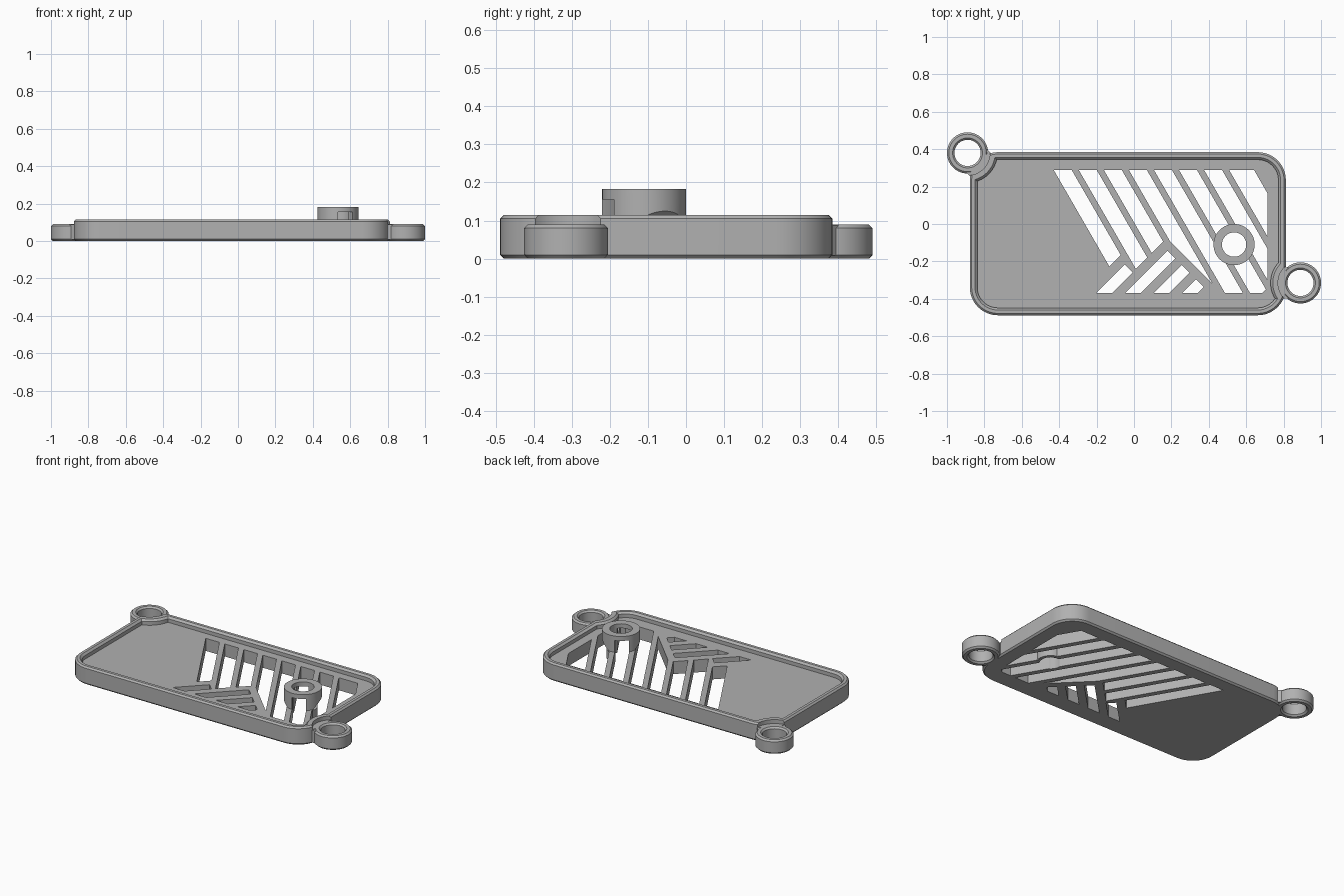
import bpy, bmesh
from math import sin, cos, pi, atan2
from mathutils import Vector

cube = bpy.data.objects.get("Cube")
if cube:
    bpy.data.objects.remove(cube)

grey = bpy.data.materials.new("plain grey")
grey.use_nodes = True
grey.diffuse_color = (0.44, 0.44, 0.44, 1)
grey.node_tree.nodes["Principled BSDF"].inputs["Base Color"].default_value = (0.44, 0.44, 0.44, 1)


def build(name, solids):
    """Each solid is a list of rings, lofted in order and capped."""
    bm = bmesh.new()
    for rings in solids:
        loops = [[bm.verts.new(p) for p in ring] for ring in rings]
        n = len(loops[0])
        for a, b in zip(loops, loops[1:]):
            for i in range(n):
                j = (i + 1) % n
                bm.faces.new((a[i], a[j], b[j], b[i]))
        bm.faces.new(loops[0][::-1])
        bm.faces.new(loops[-1])
    bmesh.ops.recalc_face_normals(bm, faces=bm.faces)
    mesh = bpy.data.meshes.new(name)
    bm.to_mesh(mesh)
    bm.free()
    mesh.materials.append(grey)
    ob = bpy.data.objects.new(name, mesh)
    bpy.context.collection.objects.link(ob)
    return ob


def boolean(ob, tool, operation="DIFFERENCE"):
    mod = ob.modifiers.new("boolean", "BOOLEAN")
    mod.operation, mod.solver, mod.object = operation, "EXACT", tool
    bpy.context.view_layer.objects.active = ob
    bpy.ops.object.modifier_apply(modifier=mod.name)
    bpy.data.objects.remove(tool)


def round_solid(center, layers, n=64):
    return [[(center[0] + r * cos(2 * pi * i / n), center[1] + r * sin(2 * pi * i / n), z)
             for i in range(n)] for r, z in layers]


def plate_solid(layers):
    """Rounded rectangle stack; each layer is (inset, height)."""
    rings = []
    for inset, z in layers:
        ring = []
        for k, (sx, sy) in enumerate(((1, 1), (-1, 1), (-1, -1), (1, -1))):
            for i in range(13):
                a = (k + i / 12) * pi / 2
                r = CORNER - inset
                ring.append((MID.x + sx * (HALF.x - CORNER) + r * cos(a),
                             MID.y + sy * (HALF.y - CORNER) + r * sin(a), z))
        rings.append(ring)
    return rings


def prism(points, low, high):
    return [[(x, y, z) for x, y in points] for z in (low, high)]


def clip(points, a, b, c):
    """Keep the part of a polygon where a*x + b*y <= c."""
    out = []
    for p, q in zip(points, points[1:] + points[:1]):
        dp, dq = a * p[0] + b * p[1] - c, a * q[0] + b * q[1] - c
        if dp <= 0:
            out.append(p)
        if dp * dq < 0:
            t = dp / (dp - dq)
            out.append((p[0] + t * (q[0] - p[0]), p[1] + t * (q[1] - p[1])))
    return out


MID, HALF, CORNER = Vector((-0.033, -0.052)), Vector((0.845, 0.436)), 0.15
FLOOR, RIM, EAR_TOP = 0.08, 0.115, 0.09
EARS = [Vector((-0.89, 0.38)), Vector((0.89, -0.315))]
BOSS = (0.535, -0.11)

# Tray body with a raised rim that bends around each screw ear
tray = build("tray", [plate_solid([(0.01, 0), (0, 0.01), (0, RIM - 0.01), (0.01, RIM)])])
cavity = build("cavity", [plate_solid([(0.04, FLOOR), (0.04, RIM - 0.012), (0.022, RIM + 0.006)])])
for ear in EARS:
    boolean(cavity, build("guard", [round_solid(ear, [(0.16, 0), (0.16, RIM - 0.012), (0.142, RIM + 0.006),
                                                       (0.142, 0.2)])]))
boolean(tray, cavity)

# Screw ears with short necks and chamfered holes
for ear in EARS:
    boolean(tray, build("clearance", [round_solid(ear, [(0.12, EAR_TOP), (0.12, 0.2)])]))
    inner = Vector((min(max(ear.x, MID.x - HALF.x + CORNER), MID.x + HALF.x - CORNER),
                    min(max(ear.y, MID.y - HALF.y + CORNER), MID.y + HALF.y - CORNER)))
    d = (inner - ear).normalized()
    side = Vector((-d.y, d.x)) * 0.083
    neck = [ear + d * 0.03 - side, ear + d * 0.135 - side, ear + d * 0.135 + side, ear + d * 0.03 + side]
    boolean(tray, build("neck", [prism(neck, 0.008, EAR_TOP - 0.003)]), "UNION")
    boolean(tray, build("ear", [round_solid(ear, [(0.1, 0), (0.11, 0.01), (0.11, EAR_TOP - 0.01),
                                                  (0.1, EAR_TOP)])]), "UNION")
    boolean(tray, build("hole", [round_solid(ear, [(0.09, -0.01), (0.07, 0.01), (0.07, EAR_TOP - 0.01),
                                                   (0.09, EAR_TOP + 0.01)])]))

# Vent slots: long steep ones, then short ones leaning the other way
TOP, BOTTOM, RIGHT, LEAN = 0.29, -0.37, 0.715, 0.577
slots = []
for i in range(8):
    x, w = -0.43 + 0.134 * i, 0.133 if i == 7 else 0.096
    run = (TOP - BOTTOM) * LEAN
    slot = clip([(x, TOP), (x + run, BOTTOM), (x + w + run, BOTTOM), (x + w, TOP)], 1, 0, RIGHT)
    slot = clip(slot, 1, -1, (0.094, 0.249, 0.249)[i] if i < 3 else RIGHT - BOTTOM - 0.03)
    if i == 3:
        slot = clip(slot, -1, -1, -0.099)
    slots.append(slot)
boss_slot = slots[5]
for i in range(4):
    s, end = 0.168 + 0.153 * i, -0.265 if i == 0 else 0.035
    w = 0.084
    lower = [((end + s) / 2, (end - s) / 2), ((end + s + w) / 2, (end - s - w) / 2),
             (s + w + BOTTOM, BOTTOM), (s + BOTTOM, BOTTOM)]
    slots.append(clip(lower, 0, -1, -BOTTOM))
boolean(tray, build("slots", [prism(s, -0.05, 0.2) for s in slots]))
boolean(tray, build("boss_bore", [round_solid(BOSS, [(0.065, -0.05), (0.065, 0.2)])]))

# Round boss carried on the slot bars, with sloped undersides over the openings
boss = build("boss", [round_solid(BOSS, [(0.085, 0.002), (0.085, 0.07), (0.11, 0.07), (0.11, 0.183)])])
boolean(boss, build("bore", [round_solid(BOSS, [(0.065, -0.05), (0.065, 0.3)])]))
boolean(boss, build("passage", [prism(boss_slot, -0.05, 0.155)]))
for sign, gap in ((1, 0.065), (-1, 0.084)):
    out = Vector((0.866, 0.5, 0)) * sign
    along = Vector((0.5, -0.866, 0))
    base = Vector((BOSS[0], BOSS[1], 0))
    profile = [(gap, 0.06), (gap, FLOOR), (0.2, FLOOR + 0.2 - gap), (0.2, 0.06)]
    wedge = [[base + out * d + along * t + Vector((0, 0, z)) for d, z in profile] for t in (-0.2, 0.2)]
    boolean(boss, build("wedge", [wedge]))

for ob in (tray, boss):
    bpy.ops.object.select_all(action="DESELECT")
    ob.select_set(True)
    bpy.context.view_layer.objects.active = ob
    bpy.ops.object.shade_smooth_by_angle(angle=pi / 6)
